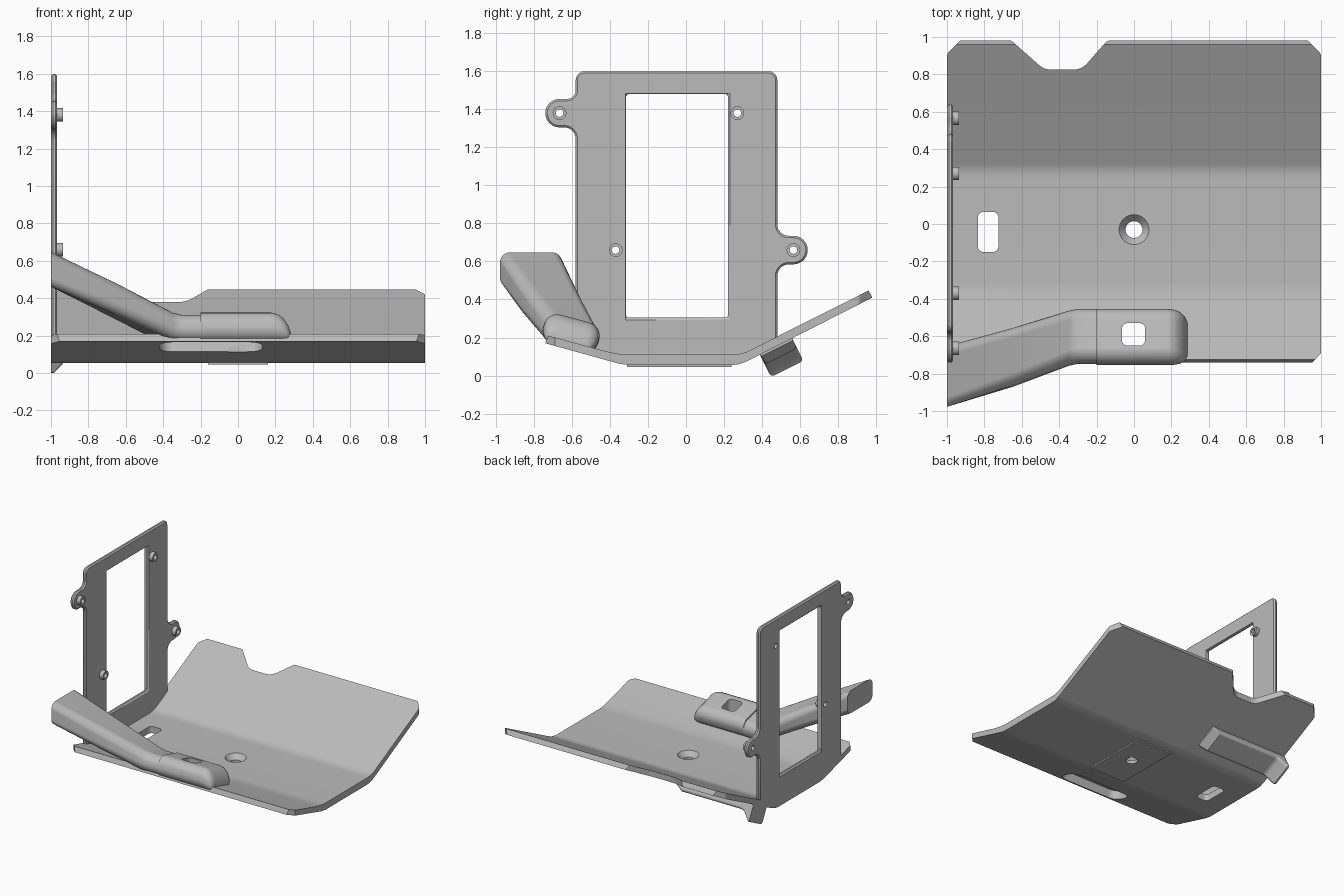
import bpy, bmesh, math
from mathutils import Vector

if "Cube" in bpy.data.objects:
    bpy.data.objects.remove(bpy.data.objects["Cube"], do_unlink=True)

grey = bpy.data.materials.new("mid grey")
grey.use_nodes = True
grey.diffuse_color = (0.5, 0.5, 0.5, 1)
grey.node_tree.nodes["Principled BSDF"].inputs["Base Color"].default_value = (0.5, 0.5, 0.5, 1)


def rounded(corners, n=6):
    """Polygon from (u, v, radius) corners, with filleted corners."""
    out = []
    for i, (u, v, r) in enumerate(corners):
        p = Vector((u, v))
        if r == 0:
            out.append(p)
            continue
        a = (Vector(corners[i - 1][:2]) - p).normalized()
        b = (Vector(corners[(i + 1) % len(corners)][:2]) - p).normalized()
        half = a.angle(b) / 2
        c = p + (a + b).normalized() * r / math.sin(half)
        start = p + a * r / math.tan(half) - c
        end = p + b * r / math.tan(half) - c
        out += [c + start.lerp(end, k / n).normalized() * r for k in range(n + 1)]
    return out


def box_outline(u0, u1, v0, v1, r=0):
    return rounded([(u0, v0, r), (u1, v0, r), (u1, v1, r), (u0, v1, r)])


def circle(u, v, r, n=32):
    return [Vector((u + r * math.cos(k * math.tau / n), v + r * math.sin(k * math.tau / n)))
            for k in range(n)]


def skin(name, rings):
    """Closed solid through a row of equal rings of points."""
    bm = bmesh.new()
    rows = [[bm.verts.new(p) for p in ring] for ring in rings]
    n = len(rows[0])
    for lo, hi in zip(rows, rows[1:]):
        for i in range(n):
            j = (i + 1) % n
            bm.faces.new((lo[i], lo[j], hi[j], hi[i]))
    bm.faces.new(rows[0][::-1])
    bm.faces.new(rows[-1])
    bmesh.ops.recalc_face_normals(bm, faces=bm.faces)
    mesh = bpy.data.meshes.new(name)
    bm.to_mesh(mesh)
    bm.free()
    mesh.materials.append(grey)
    obj = bpy.data.objects.new(name, mesh)
    bpy.context.collection.objects.link(obj)
    return obj


def prism(name, outline, d0, d1, axis="z"):
    place = (lambda p, d: (d, p.x, p.y)) if axis == "x" else (lambda p, d: (p.x, p.y, d))
    return skin(name, [[place(p, d) for p in outline] for d in (d0, d1)])


def loft(name, sections, tilt_scale=1):
    """Rounded box sections along x: (x, base y, base z, width, height, radius, tilt)."""
    rings = []
    for x, y, z, w, h, r, tilt in sections:
        r = min(r, abs(h) * 0.45)
        c, s = math.cos(tilt), math.sin(tilt)
        rings.append([(x, y + p.x * c - p.y * s, z + p.x * s + p.y * c)
                      for p in box_outline(-w / 2, w / 2, 0, h, r)])
    return skin(name, rings)


def apply(obj, mod):
    bpy.context.view_layer.objects.active = obj
    bpy.ops.object.modifier_apply(modifier=mod.name)


def boolean(obj, cutter, op="DIFFERENCE", keep=False):
    mod = obj.modifiers.new("cut", "BOOLEAN")
    mod.operation, mod.solver, mod.object = op, "EXACT", cutter
    apply(obj, mod)
    if not keep:
        bpy.data.objects.remove(cutter, do_unlink=True)


def bevel(obj, width, segments=1):
    mod = obj.modifiers.new("bevel", "BEVEL")
    mod.width, mod.segments, mod.limit_method = width, segments, "ANGLE"
    mod.angle_limit = math.radians(40)
    apply(obj, mod)


# Bent base plate: side profile trimmed by the plan outline
plate = prism("base_plate", [Vector(p) for p in (
    (-.74, .17), (-.39, .073), (-.35, .062), (-.3, .055), (.24, .055), (.28, .06), (.32, .075),
    (.98, .41), (.96, .447), (.32, .125), (.28, .114), (.24, .11),
    (-.31, .11), (-.36, .115), (-.42, .127), (-.725, .21))], -1, 1, "x")
boolean(plate, prism("plan", rounded([
    (-1, -.69, 0), (-.95, -.745, 0), (.95, -.745, 0), (1, -.69, 0), (1, .91, .03), (.925, .985, .03),
    (-.14, .985, .06), (-.28, .825, .1), (-.48, .825, .1), (-.66, .985, .06),
    (-.925, .985, .03), (-1, .91, .03)]), -1, 2), "INTERSECT")
boolean(plate, prism("slot", box_outline(-.835, -.725, -.15, .065, .03), -1, 1))

# Pad under the plate, with a countersunk hole through both
pad = prism("under_pad", box_outline(-.16, .16, -.31, .24), .045, .058)
hole = prism("hole", circle(0, -.03, .045), -1, 1)
boolean(pad, hole, keep=True)
boolean(plate, hole)
boolean(plate, skin("countersink", [[(p.x, p.y, z) for p in circle(0, -.03, r)]
                                    for z, r in ((.07, .045), (.11, .08), (.15, .08))]))

# Raised housing on the front slope and the arm that leaves it sideways
LEAN = -math.atan(.27)
housing = loft("duct_housing", [
    (x, -.625, .145, w, h, .07, LEAN) for x, w, h in (
        (-.2, .3, .16), (.18, .3, .16), (.215, .296, .15), (.245, .28, .125),
        (.268, .25, .09), (.285, .19, .045))])
arm = loft("duct_arm", [
    (-.19, -.62, .147, .295, .145, .065, LEAN),
    (-.3, -.62, .147, .295, .145, .065, LEAN),
    (-.35, -.63, .155, .295, .15, .065, LEAN * .95),
    (-.65, -.725, .298, .31, .17, .06, LEAN * .5),
    (-1, -.815, .462, .325, .185, .05, 0)])

# Pocket below and window above, opened through housing, arm and plate
pocket = prism("pocket", box_outline(-.42, .13, -.095, .095, .07), -.2, .065)
pocket.location = (0, -.63, .14)
pocket.rotation_euler.x = LEAN
window = prism("window", box_outline(-.065, .06, -.65, -.53, .03), -1, 1)
bpy.context.view_layer.update()
for part in (housing, arm, plate):
    boolean(part, pocket, keep=True)
for part in (housing, plate):
    boolean(part, window, keep=True)
for cutter in (pocket, window):
    bpy.data.objects.remove(cutter, do_unlink=True)

# Upright side frame with two mounting ears
frame = prism("side_frame", rounded([
    (-.58, .15, 0), (-.36, .09, 0), (.28, .09, 0), (.48, .18, 0),
    (.48, .585, .06), (.64, .585, .074), (.64, .735, .074), (.48, .735, .06),
    (.48, 1.6, .045), (-.58, 1.6, .045),
    (-.58, 1.455, .045), (-.74, 1.455, .074), (-.74, 1.305, .074), (-.58, 1.305, .06)]),
    -1, -.967, "x")
boolean(frame, prism("opening", box_outline(-.315, .22, .305, 1.48), -2, 0, "x"))
bevel(frame, .01)

# Hollow bosses on the inner face of the frame
bosses = []
for i, (y, z) in enumerate(((-.665, 1.38), (.27, 1.38), (-.37, .66), (.565, .66))):
    boss = prism(f"boss_{i + 1}", circle(y, z, .036, 24), -.98, -.935, "x")
    bore = prism("bore", circle(y, z, .02, 16), -2, 0, "x")
    boolean(frame, bore, keep=True)
    boolean(boss, bore)
    bosses.append(boss)

# Tongue under the rear slope, flaring at its outer end
tongue = loft("rear_tongue", [
    (x, .47, .16, .19, -h, .02, math.atan(.5)) for x, h in (
        (-.3, .02), (-.36, .065), (-.9, .065), (-.93, .075), (-.985, .14), (-1, .14))])

# Smooth rounded areas, keep hard edges
for obj in [plate, pad, housing, arm, frame, tongue] + bosses:
    bpy.ops.object.select_all(action="DESELECT")
    obj.select_set(True)
    bpy.context.view_layer.objects.active = obj
    bpy.ops.object.shade_smooth_by_angle(angle=math.radians(32))
    obj.modifiers.new("weighted normals", "WEIGHTED_NORMAL").keep_sharp = True
